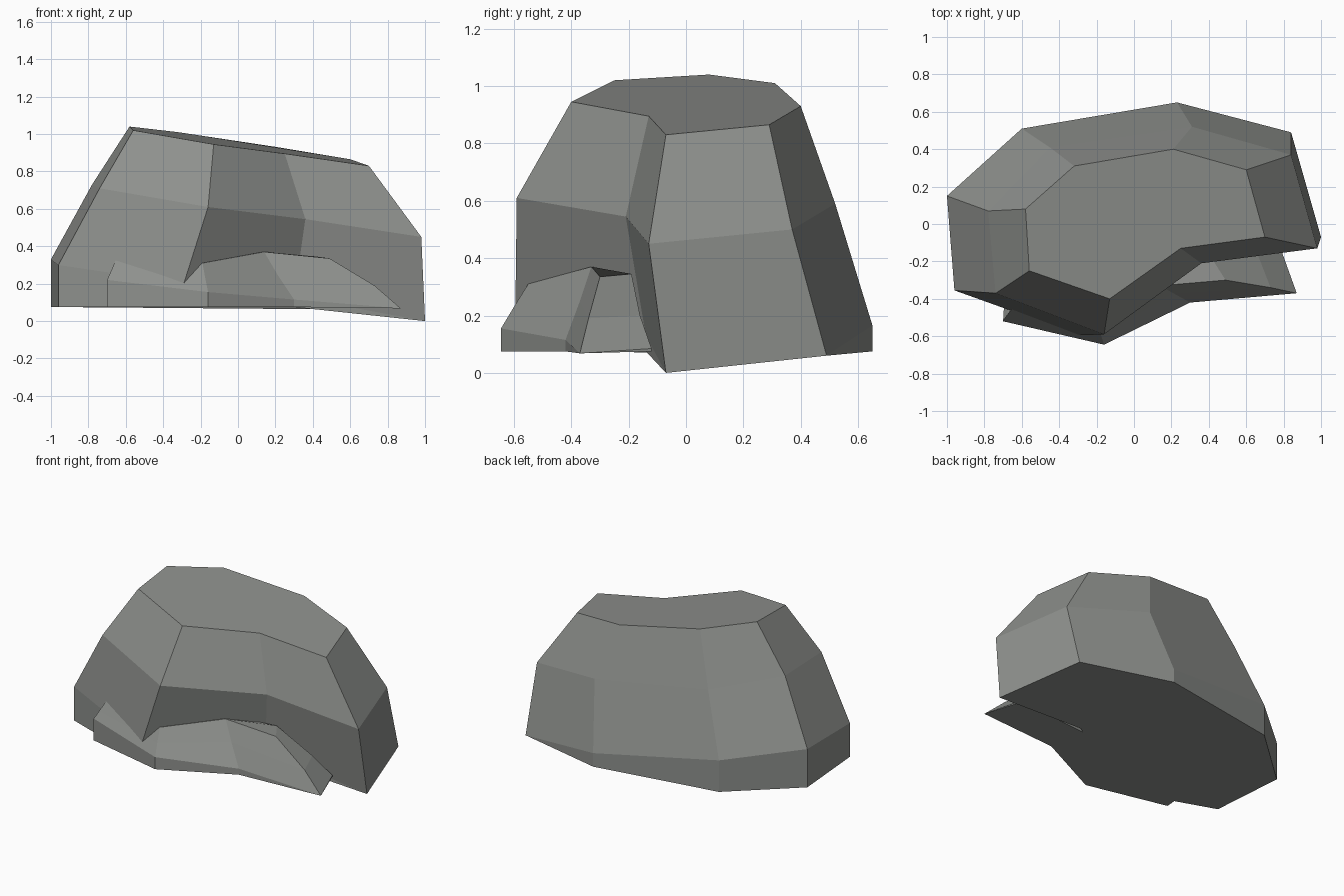
import bpy
import bmesh

cube = bpy.data.objects.get("Cube")
if cube:
    bpy.data.objects.remove(cube, do_unlink=True)

stone = bpy.data.materials.new("stone_grey")
stone.use_nodes = True
colour = (0.27, 0.28, 0.265, 1)
stone.diffuse_color = colour
stone.node_tree.nodes["Principled BSDF"].inputs["Base Color"].default_value = colour
stone.node_tree.nodes["Principled BSDF"].inputs["Roughness"].default_value = 0.9

GROUND = 0.075


def rock(name, rings):
    """Loft faceted rings from top to bottom, then drop a skirt to the ground."""
    skirt = [(x, y, min(z, GROUND)) for x, y, z in rings[-1]]
    bm = bmesh.new()
    loops = [[bm.verts.new(p) for p in ring] for ring in rings + [skirt]]
    n = len(loops[0])
    for upper, lower in zip(loops, loops[1:]):
        for i in range(n):
            j = (i + 1) % n
            bm.faces.new((upper[i], upper[j], lower[j], lower[i]))
    bm.faces.new(loops[0])
    bm.faces.new(loops[-1])
    bmesh.ops.remove_doubles(bm, verts=bm.verts, dist=0.001)
    bmesh.ops.recalc_face_normals(bm, faces=bm.faces)
    mesh = bpy.data.meshes.new(name)
    bm.to_mesh(mesh)
    bm.free()
    mesh.materials.append(stone)
    obj = bpy.data.objects.new(name, mesh)
    bpy.context.collection.objects.link(obj)
    return obj


# Large boulder: top rim, shoulder and foot, clockwise from the left end
rock("large_boulder", [
    [(-.58, .08, 1.04), (-.32, .31, 1.01), (.21, .40, .93), (.60, .29, .865),
     (.70, -.07, .83), (.25, -.13, .895), (-.13, -.40, .945), (-.56, -.25, 1.02)],
    [(-.78, .07, .73), (-.45, .41, .68), (.31, .52, .59), (.84, .37, .50),
     (.98, -.13, .45), (.36, -.21, .545), (-.16, -.59, .61), (-.74, -.37, .71)],
    [(-1, .15, .33), (-.60, .51, .285), (.23, .65, .165), (.84, .49, .06),
     (1, -.07, 0), (.30, -.14, .13), (-.29, -.595, .20), (-.96, -.355, .30)],
])

# Small slab leaning against the front, its back buried in the boulder
rock("small_front_rock", [
    [(-.65, -.45, .335), (-.19, -.55, .31), (.14, -.33, .37), (.49, -.30, .335),
     (.42, -.19, .345), (.10, -.20, .33), (-.58, -.32, .31)],
    [(-.68, -.49, .265), (-.175, -.60, .23), (.21, -.37, .25), (.73, -.34, .19),
     (.66, -.16, .20), (.02, -.20, .20), (-.65, -.34, .25)],
    [(-.70, -.52, .22), (-.16, -.645, .155), (.30, -.42, .115), (.87, -.37, .068),
     (.78, -.12, .085), (-.10, -.20, .12), (-.69, -.36, .20)],
])
